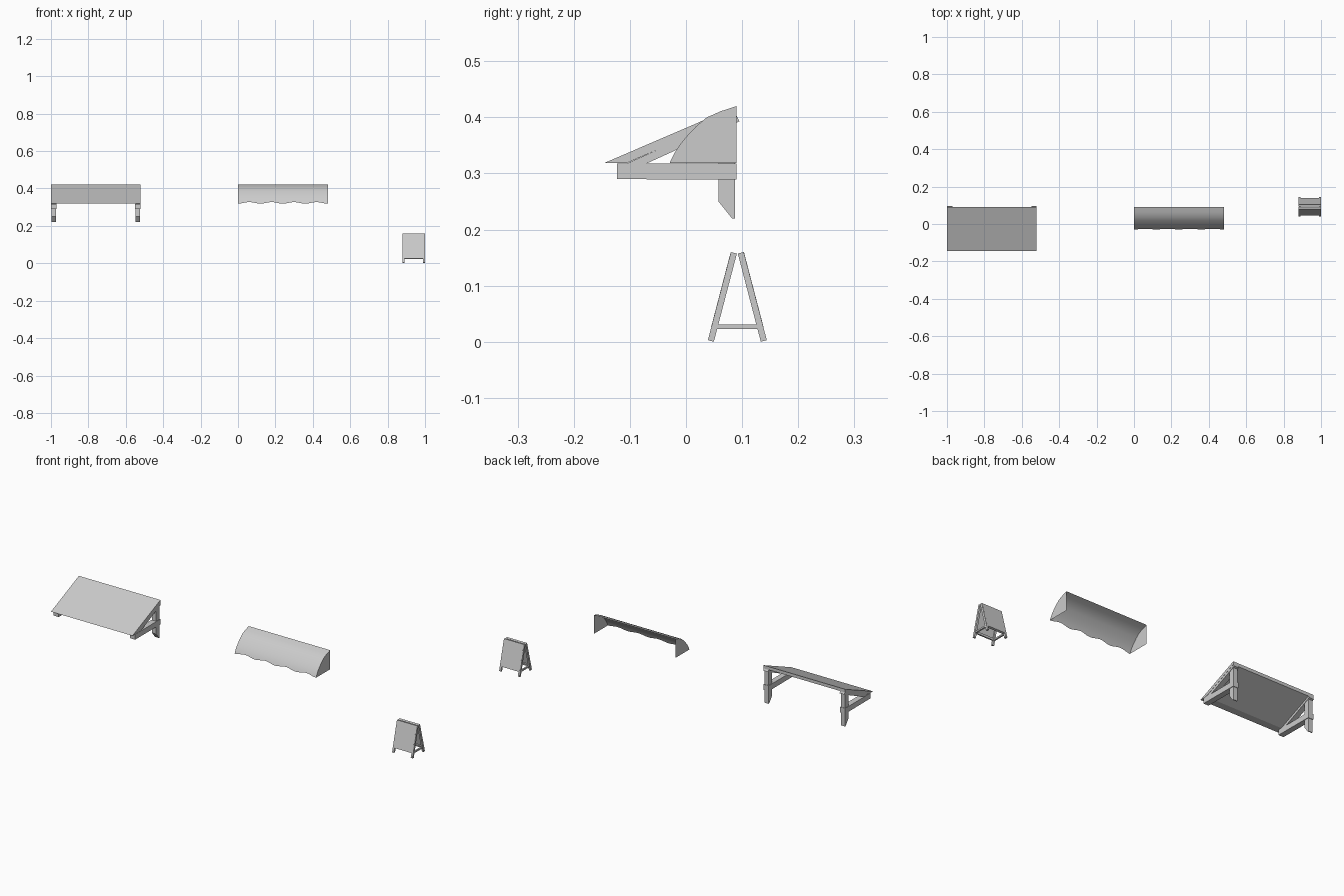
import bpy, bmesh, math
from mathutils import Vector

if "Cube" in bpy.data.objects:
    bpy.data.objects.remove(bpy.data.objects["Cube"])


def mesh_object(name, bm):
    bmesh.ops.recalc_face_normals(bm, faces=bm.faces)
    me = bpy.data.meshes.new(name)
    bm.to_mesh(me)
    bm.free()
    ob = bpy.data.objects.new(name, me)
    bpy.context.collection.objects.link(ob)
    return ob


def prism(name, profile, x0, x1):
    """Extrude a (y, z) side profile from x0 to x1."""
    bm = bmesh.new()
    face = bm.faces.new([bm.verts.new((x0, y, z)) for y, z in profile])
    ext = bmesh.ops.extrude_face_region(bm, geom=[face])
    moved = [v for v in ext["geom"] if isinstance(v, bmesh.types.BMVert)]
    bmesh.ops.translate(bm, verts=moved, vec=(x1 - x0, 0, 0))
    return mesh_object(name, bm)


# Flat sloping canopy
L, R = -1.0, -0.52
prism("canopy_slab", [(-0.145, 0.319), (-0.105, 0.319), (0.09, 0.403), (0.09, 0.42)], L, R)

# Timber brackets at both ends of the canopy
for side, x0 in (("left", L), ("right", R - 0.03)):
    x1 = x0 + 0.03
    prism(side + "_bracket_beam",
          [(-0.123, 0.29), (0.09, 0.289), (0.09, 0.318), (-0.123, 0.318)], x0, x1)
    prism(side + "_bracket_post",
          [(0.058, 0.25), (0.082, 0.22), (0.087, 0.22), (0.087, 0.398), (0.058, 0.386)],
          x0 + 0.003, x1 - 0.003)
    prism(side + "_bracket_rafter",
          [(-0.105, 0.318), (-0.07, 0.318), (0.095, 0.393), (0.089, 0.405)],
          x0 + 0.001, x1 - 0.001)

# Curved fabric awning with scalloped hem and closed ends
curve = [(0.09, 0.42), (0.062, 0.411), (0.037, 0.4), (0.018, 0.384), (0.001, 0.366),
         (-0.012, 0.35), (-0.022, 0.334), (-0.029, 0.319)]
NX, W = 48, 0.48
bm = bmesh.new()
rows = []
for i in range(NX + 1):
    t = i / NX
    lift = 0.004 * (1 - math.cos(t * 4 * 2 * math.pi))
    col = []
    for j, (y, z) in enumerate(curve):
        if j == len(curve) - 1:
            y, z = y + lift * 0.45, z + lift
        col.append(bm.verts.new((t * W, y, z)))
    rows.append(col)
for a, b in zip(rows, rows[1:]):
    for j in range(len(curve) - 1):
        bm.faces.new((a[j], a[j + 1], b[j + 1], b[j]))
for col in (rows[0], rows[-1]):
    corner = bm.verts.new((col[0].co.x, 0.09, 0.319))
    bm.faces.new(col + [corner])
awning = mesh_object("curved_awning", bm)
bpy.context.view_layer.objects.active = awning
awning.select_set(True)
bpy.ops.object.shade_smooth_by_angle(angle=math.radians(35))

# Folding sandwich board: two leaning frames mirrored about its centre
CY = 0.0915
BX0, BX1 = 0.88, 1.0
foot, top = Vector((0.039, 0.003)), Vector((0.080, 0.16))
up = (top - foot)
length = up.length
up.normalize()
inward = Vector((up.y, -up.x))


def leaf_part(name, s0, s1, d0, d1, x0, x1, flip):
    """Slab on the leaning leaf: s along its height, d in from its outer face."""
    pts = [foot + up * s + inward * d for s, d in ((s0, d0), (s1, d0), (s1, d1), (s0, d1))]
    prism(name, [((2 * CY - p.x) if flip else p.x, p.y) for p in pts], x0, x1)


for label, flip in (("front", False), ("back", True)):
    leaf_part(label + "_left_leg", 0, length, 0, 0.011, BX0, BX0 + 0.01, flip)
    leaf_part(label + "_right_leg", 0, length, 0, 0.011, BX1 - 0.01, BX1, flip)
    leaf_part(label + "_top_rail", length - 0.011, length, 0, 0.011, BX0 + 0.01, BX1 - 0.01, flip)
    leaf_part(label + "_bottom_rail", 0.024, 0.034, 0, 0.011, BX0 + 0.01, BX1 - 0.01, flip)
    leaf_part(label + "_sign_panel", 0.024, length - 0.001, -0.0003, 0.005,
              BX0 + 0.004, BX1 - 0.004, flip)

# Spreader bars joining the two leaves
for label, x0 in (("left", BX0 + 0.001), ("right", BX1 - 0.009)):
    prism(label + "_spreader",
          [(0.054, 0.023), (0.129, 0.023), (0.129, 0.031), (0.054, 0.031)], x0, x0 + 0.008)
